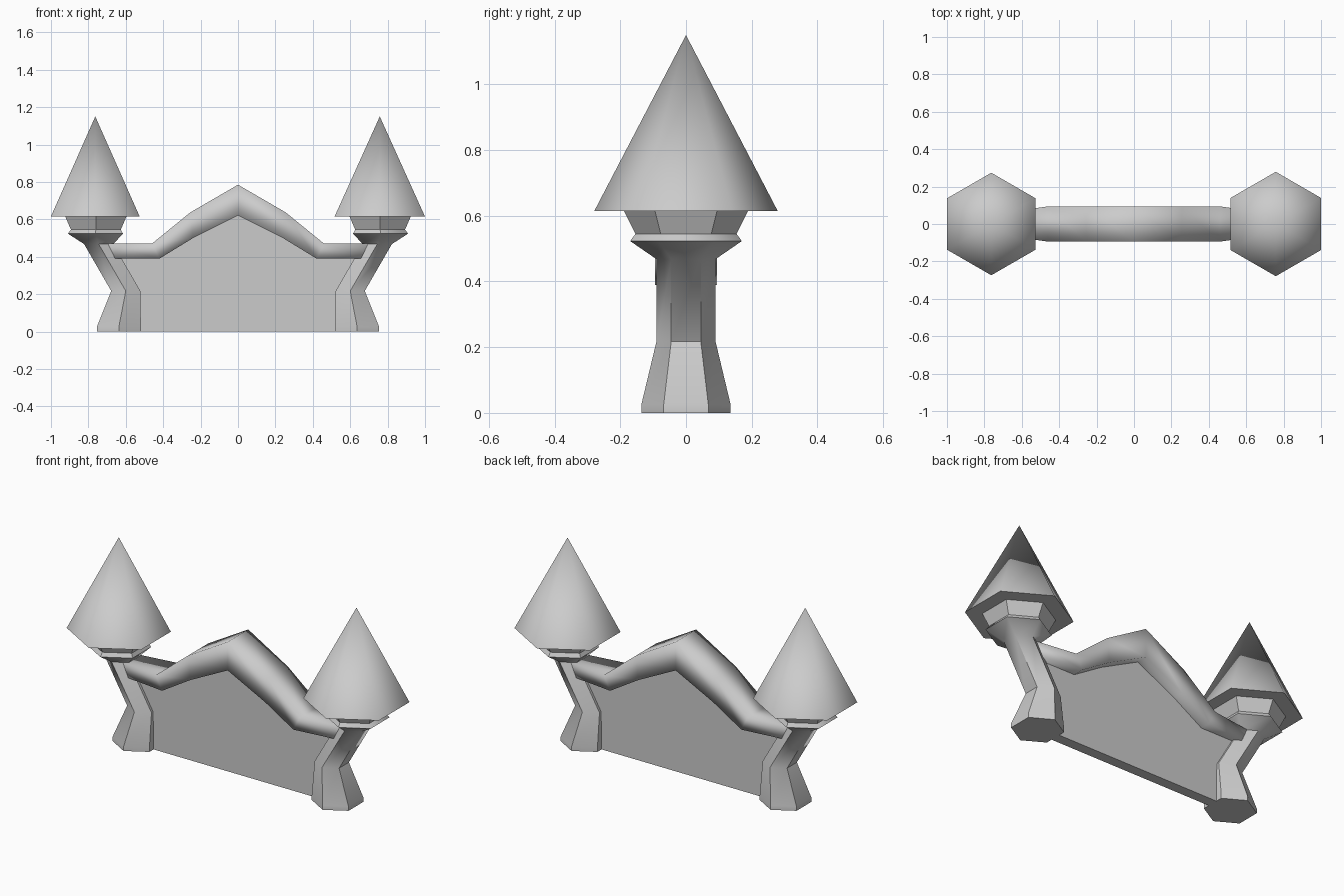
import bpy, bmesh, math

if "Cube" in bpy.data.objects:
    bpy.data.objects.remove(bpy.data.objects["Cube"])


def finish(name, bm, angle=None):
    bmesh.ops.recalc_face_normals(bm, faces=bm.faces)
    me = bpy.data.meshes.new(name)
    bm.to_mesh(me)
    bm.free()
    ob = bpy.data.objects.new(name, me)
    bpy.context.collection.objects.link(ob)
    bpy.ops.object.select_all(action='DESELECT')
    ob.select_set(True)
    bpy.context.view_layer.objects.active = ob
    if angle == 'smooth':
        bpy.ops.object.shade_smooth()
    elif angle:
        bpy.ops.object.shade_smooth_by_angle(angle=math.radians(angle))
    return ob


def loft(name, rings, angle):
    """Skin a list of point rings, closing both ends."""
    bm = bmesh.new()
    loops = [[bm.verts.new(p) for p in r] for r in rings]
    n = len(rings[0])
    for a, b in zip(loops, loops[1:]):
        for i in range(n):
            j = (i + 1) % n
            bm.faces.new((a[i], a[j], b[j], b[i]))
    bm.faces.new(loops[0])
    bm.faces.new(loops[-1])
    return finish(name, bm, angle)


def hexagon(cx, r, z):
    # points lie on the y axis, flats face x
    return [(cx + r * math.cos(math.radians(30 + 60 * k)),
             r * math.sin(math.radians(30 + 60 * k)), z) for k in range(6)]


# Leaning tower profile: centre x, radius, height
TOWER = [(0.637, 0.136, 0), (0.637, 0.136, 0.025), (0.60, 0.09, 0.217),
         (0.745, 0.09, 0.468), (0.762, 0.17, 0.523), (0.76, 0.154, 0.545),
         (0.76, 0.19, 0.617)]

for side, label, roof_x, roof_r in ((-1, "left", -0.763, 0.274),
                                    (1, "right", 0.758, 0.279)):
    loft(label + "_tower", [hexagon(side * x, r, z) for x, r, z in TOWER], 50)

    # Six-sided pointed roof
    bm = bmesh.new()
    base = [bm.verts.new(p) for p in hexagon(roof_x, roof_r, 0.615)]
    tip = bm.verts.new((roof_x, 0, 1.15))
    bm.faces.new(base)
    for i in range(6):
        bm.faces.new((base[i], base[(i + 1) % 6], tip))
    finish(label + "_roof", bm, 70)

# Thin wall panel between the towers
half = [(0.60, 0), (0.60, 0.22), (0.70, 0.40), (0.44, 0.42), (0.24, 0.55)]
outline = half + [(0, 0.68)] + [(-x, z) for x, z in reversed(half)]
loft("wall_panel", [[(x, y, z) for x, z in outline] for y in (-0.03, 0.03)], 30)

# Thick coping along the wall top: inner x, inner z, outer x, outer z, half depth
COPING = [(0.70, 0.39, 0.70, 0.47, 0.06), (0.42, 0.39, 0.46, 0.47, 0.094),
          (0.24, 0.50, 0.255, 0.637, 0.094)]
path = COPING + [(0, 0.62, 0, 0.785, 0.094)]
path += [(-a, b, -c, d, h) for a, b, c, d, h in reversed(COPING)]
loft("wall_coping", [[(a, -h, b), (c, -h, d), (c, h, d), (a, h, b)]
                     for a, b, c, d, h in path], 'smooth')
